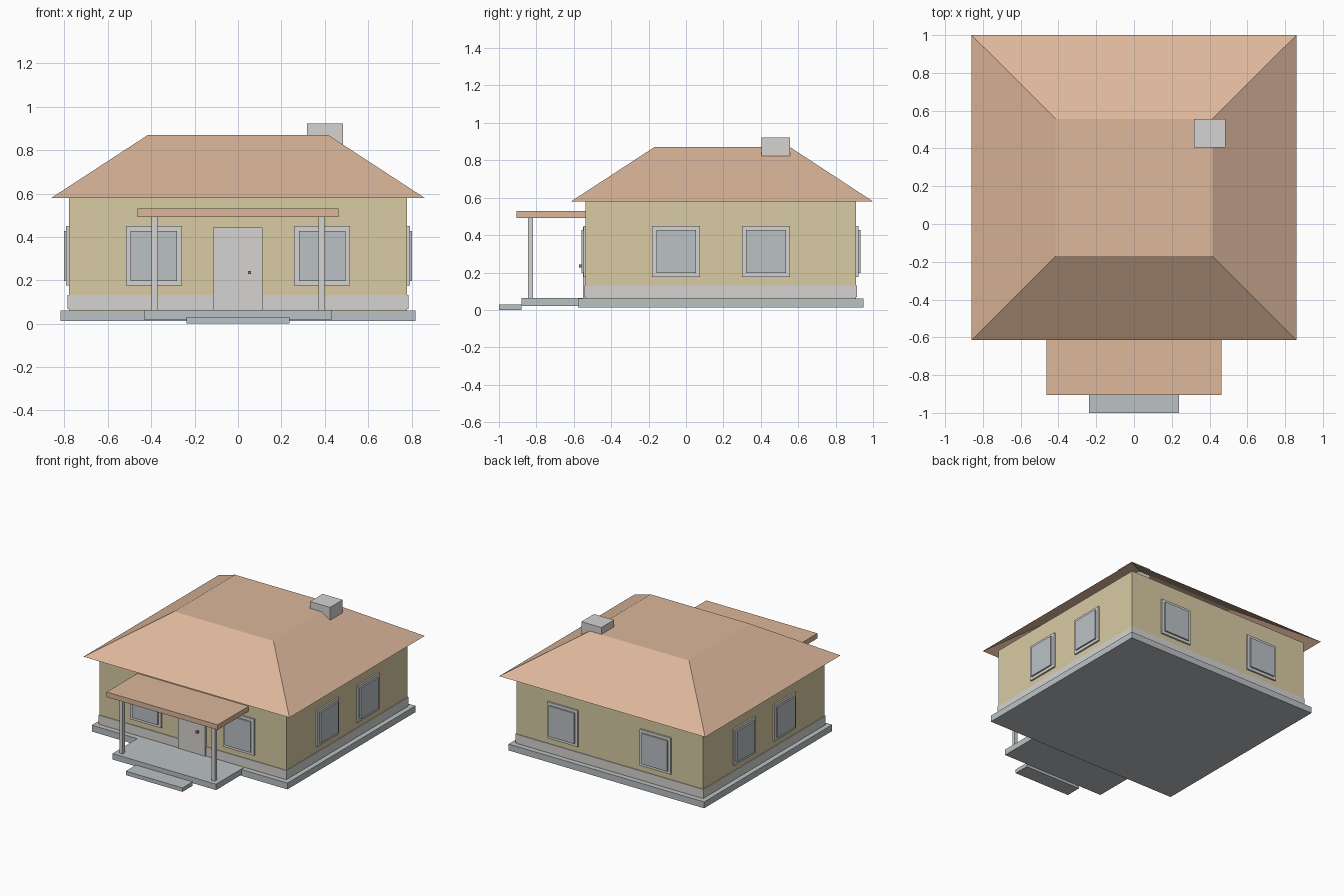
import bpy
import bmesh

cube = bpy.data.objects.get("Cube")
if cube:
    bpy.data.objects.remove(cube, do_unlink=True)


def material(name, rgb):
    lin = [((c / 255 + 0.055) / 1.055) ** 2.4 for c in rgb]
    mat = bpy.data.materials.new(name)
    mat.use_nodes = True
    mat.diffuse_color = (*lin, 1)
    mat.node_tree.nodes["Principled BSDF"].inputs["Base Color"].default_value = (*lin, 1)
    return mat


TILE = material("terracotta", (221, 183, 155))
WALL = material("sand_plaster", (216, 203, 163))
TRIM = material("light_grey", (213, 212, 209))
SLATE = material("blue_grey", (187, 193, 197))
KNOB = material("copper_brown", (180, 120, 98))


def finish(name, bm, mat):
    bmesh.ops.recalc_face_normals(bm, faces=bm.faces)
    mesh = bpy.data.meshes.new(name)
    bm.to_mesh(mesh)
    bm.free()
    mesh.materials.append(mat)
    obj = bpy.data.objects.new(name, mesh)
    bpy.context.collection.objects.link(obj)
    return obj


def box(name, xs, ys, zs, mat):
    """Axis-aligned box from its low and high limits."""
    bm = bmesh.new()
    bmesh.ops.create_cube(bm, size=1)
    for v in bm.verts:
        v.co = [span[0] if c < 0 else span[1] for c, span in zip(v.co, (xs, ys, zs))]
    return finish(name, bm, mat)


# House body
BACK, FRONT, SIDE = 0.91, -0.537, 0.78
box("foundation_slab", (-0.817, 0.817), (-0.577, 0.95), (0.012, 0.06), SLATE)
box("walls", (-SIDE, SIDE), (FRONT, BACK), (0.06, 0.58), WALL)
box("plinth", (-0.785, 0.785), (FRONT - 0.005, BACK + 0.005), (0.068, 0.132), TRIM)

# Hipped roof with a flat top, open underneath
bm = bmesh.new()


def ring(x, y0, y1, z):
    return [bm.verts.new(p) for p in ((-x, y0, z), (x, y0, z), (x, y1, z), (-x, y1, z))]


eave = ring(0.86, -0.615, 1.0, 0.58)
crown = ring(0.415, -0.17, 0.557, 0.87)
for i in range(4):
    j = (i + 1) % 4
    bm.faces.new((eave[i], eave[j], crown[j], crown[i]))
bm.faces.new(crown)
finish("main_roof", bm, TILE)
box("chimney", (0.318, 0.485), (0.405, 0.555), (0.815, 0.922), TRIM)

# Windows: a frame plate with a raised pane, two on every wall
for label, inset, out, mat in (("frame", 0, 0.012, TRIM), ("pane", 0.022, 0.023, SLATE)):
    zs = (0.175 + inset, 0.45 - inset)
    for s, side in ((1, "left"), (-1, "right")):
        xs = sorted((s * (0.259 + inset), s * (0.517 - inset)))
        box(f"front_{side}_window_{label}", xs, (FRONT - out, FRONT + 0.01), zs, mat)
        box(f"back_{side}_window_{label}", xs, (BACK - 0.01, BACK + out), zs, mat)
        wall = sorted((s * (SIDE - 0.01), s * (SIDE + out)))
        for place, y in (("front", -0.181), ("rear", 0.299)):
            box(f"{side}_{place}_window_{label}", wall,
                (y + inset, y + 0.257 - inset), zs, mat)

# Door
box("door", (-0.115, 0.112), (FRONT - 0.014, FRONT + 0.01), (0.06, 0.443), TRIM)
box("door_knob", (0.045, 0.061), (-0.573, -0.545), (0.228, 0.243), KNOB)

# Porch
box("porch_floor", (-0.433, 0.433), (-0.88, -0.55), (0.02, 0.064), SLATE)
box("porch_step", (-0.237, 0.237), (-1.0, -0.88), (0, 0.03), SLATE)
box("porch_roof", (-0.464, 0.464), (-0.905, FRONT + 0.005), (0.492, 0.53), TILE)
for s, side in ((1, "left"), (-1, "right")):
    box(f"{side}_porch_post", (s * 0.385 - 0.013, s * 0.385 + 0.013),
        (-0.845, -0.819), (0.06, 0.495), TRIM)
